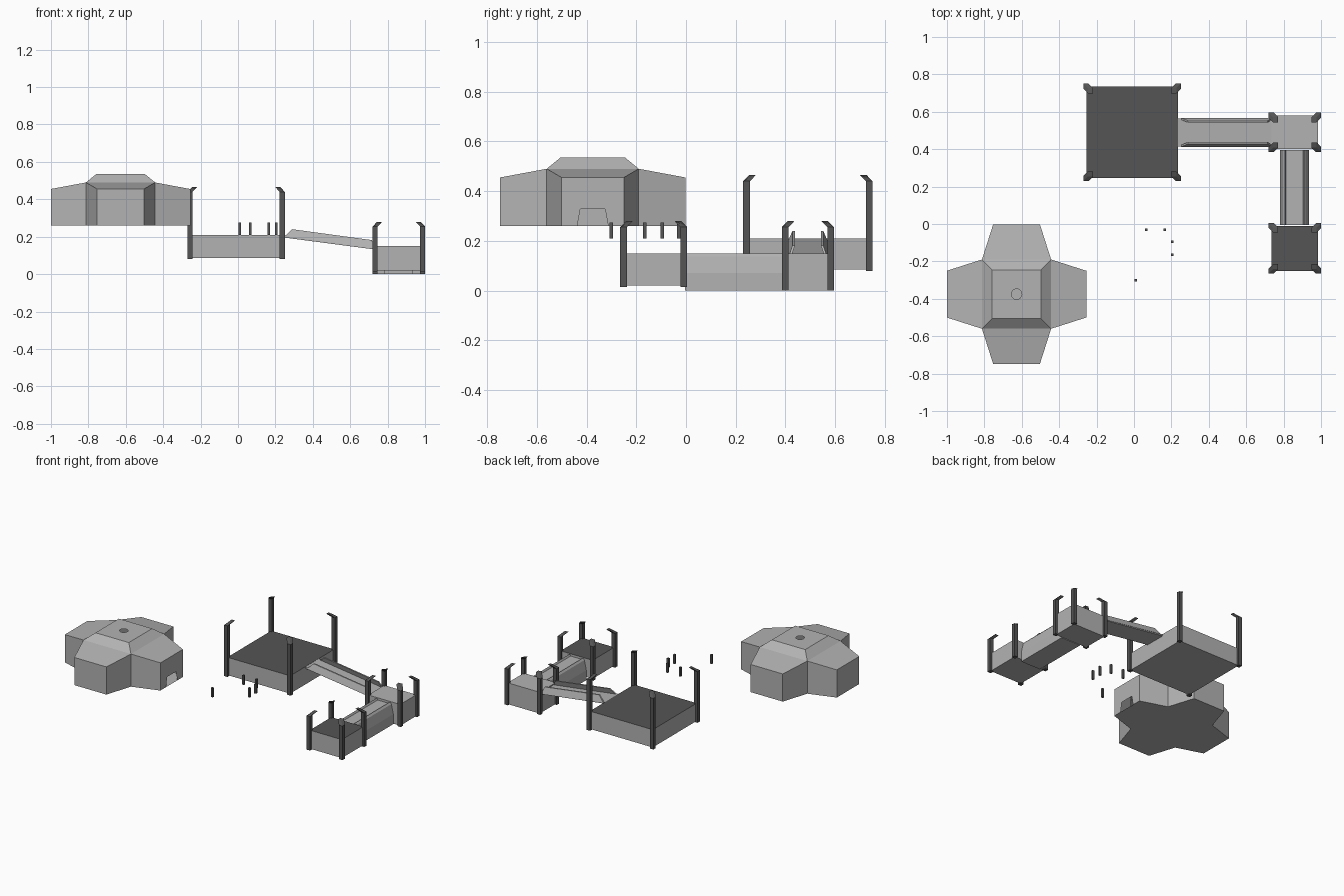
import bpy, bmesh, math

if "Cube" in bpy.data.objects:
    bpy.data.objects.remove(bpy.data.objects["Cube"])

def material(name, v):
    m = bpy.data.materials.new(name)
    m.diffuse_color = (v, v, v, 1)
    m.use_nodes = True
    m.node_tree.nodes["Principled BSDF"].inputs["Base Color"].default_value = m.diffuse_color
    return m

LIGHT = material("light_grey", 0.45)
DARK = material("dark_grey", 0.09)

def make(name, verts, faces, mats=(LIGHT,), dark_top=None):
    bm = bmesh.new()
    vs = [bm.verts.new(v) for v in verts]
    for f in faces:
        bm.faces.new([vs[i] for i in f])
    bmesh.ops.recalc_face_normals(bm, faces=bm.faces)
    if dark_top is not None:
        for f in bm.faces:
            if f.calc_center_median().z > dark_top:
                f.material_index = 1
    me = bpy.data.meshes.new(name)
    bm.to_mesh(me)
    bm.free()
    for m in mats:
        me.materials.append(m)
    ob = bpy.data.objects.new(name, me)
    bpy.context.collection.objects.link(ob)
    return ob

def loft(name, rings, mats=(LIGHT,), dark_top=None):
    """Closed skin through rings with equal point counts."""
    n = len(rings[0])
    faces = [list(range(n)), [(len(rings) - 1) * n + i for i in range(n)]]
    for r in range(len(rings) - 1):
        for i in range(n):
            j = (i + 1) % n
            faces.append([r * n + i, r * n + j, (r + 1) * n + j, (r + 1) * n + i])
    return make(name, [p for ring in rings for p in ring], faces, mats, dark_top)

def square(cx, cy, hx, hy, z):
    return [(cx + a * hx, cy + b * hy, z) for a, b in ((-1, -1), (1, -1), (1, 1), (-1, 1))]

# Platforms with a post bent inward at each corner
def platform(name, cx, cy, hx, hy, z0, z1, post_top, dark):
    loft(name + "_block", [square(cx, cy, hx - .015, hy - .015, z0), square(cx, cy, hx - .015, hy - .015, z1)],
         (LIGHT, DARK), z1 - .001 if dark else None)
    w = .0135
    for sx in (-1, 1):
        for sy in (-1, 1):
            px, py = cx + sx * (hx - w), cy + sy * (hy - w)
            tip = square(px - sx * .024, py - sy * .024, w, w, post_top)
            # the inner corner of the tip is the highest
            tip = [(x, y, post_top - (.01 if (x - px + sx * .024) * sx > 0 and (y - py + sy * .024) * sy > 0 else 0))
                   for x, y, z in tip]
            loft(name + "_post", [square(px, py, w, w, z0 - .005 if z0 > .01 else 0),
                                  square(px, py, w, w, post_top - .025), tip], (DARK,))

platform("large_platform", -.01, .49, .26, .26, .085, .21, .465, True)
platform("front_platform", .86, -.13, .14, .135, .02, .15, .28, True)
platform("back_platform", .86, .49, .14, .105, 0, .15, .28, False)

# Sloping ramp with leaning side rails
def slab(z):
    return [(.235, z), (.745, z - .065)]
loft("ramp_deck", [[(x, y, z) for x, z in ((.235, .197), (.745, .130), (.745, .142), (.235, .209))]
                   for y in (.415, .565)])
side = [(.25, .203, 0), (.735, .135, 0), (.715, .182, 1), (.29, .24, 1)]
for s in (-1, 1):
    loft("ramp_rail", [[(x, .49 + s * (off - .016 * t), z) for x, z, t in side] for off in (.078, .068)])

# Level bridge with sloping shoulders and a shallow trough
half = [(.077, 0), (.077, .07), (.062, .137), (.052, .15), (.045, .137)]
profile = half + [(-x, z) for x, z in reversed(half)]
loft("bridge", [[(.858 + x, y, z) for x, z in profile] for y in (-.005, .395)])

# Cross-shaped house with an open doorway and a round roof opening
HX, HY, ZB = -.628, -.375, .26
verts, faces = [], []
def v(x, y, z):
    verts.append((HX + x, HY + y, z))
    return len(verts) - 1
def turn(x, y, k):
    for _ in range(k):
        x, y = -y, x
    return x, y
eave = [v(*turn(.185, .185, k), .49) for k in range(4)]
foot = [v(*turn(.185, .185, k), ZB) for k in range(4)]
roof = [v(*turn(.13, .13, k), .535) for k in range(4)]
ring = [v(.028 * math.cos(k * math.pi / 8), .028 * math.sin(k * math.pi / 8), .535) for k in range(16)]
floor = []
for k in range(4):
    p = k - 1
    a0, a1 = v(*turn(.373, -.125, k), ZB), v(*turn(.373, .125, k), ZB)
    b0, b1 = v(*turn(.373, -.125, k), .455), v(*turn(.373, .125, k), .455)
    faces += [[eave[p], b0, b1, eave[k]], [foot[p], a0, b0, eave[p]], [a1, foot[k], eave[k], b1],
              [eave[p], eave[k], roof[k], roof[p]]]
    door = [v(.373, y, z) for y, z in ((-.062, ZB), (-.05, .328), (.05, .328), (.062, ZB))] if k == 0 else []
    faces.append([a0] + door + [a1, b1, b0])
    floor += [a0] + ([door[0], door[3]] if door else []) + [a1, foot[k]]
    # roof top around the opening
    faces += [[ring[i], ring[(i + 1) % 16], roof[k]] for i in range(4 * k, 4 * k + 4)]
    faces.append([ring[4 * k], roof[k], roof[p]])
faces.append(floor)
make("house_shell", verts, faces)

# Small free-standing pegs
for x, y in ((.01, -.30), (.065, -.03), (.165, -.03), (.205, -.095), (.205, -.165)):
    loft("peg", [square(x, y, .007, .007, .21), square(x, y, .007, .007, .275)], (DARK,))
